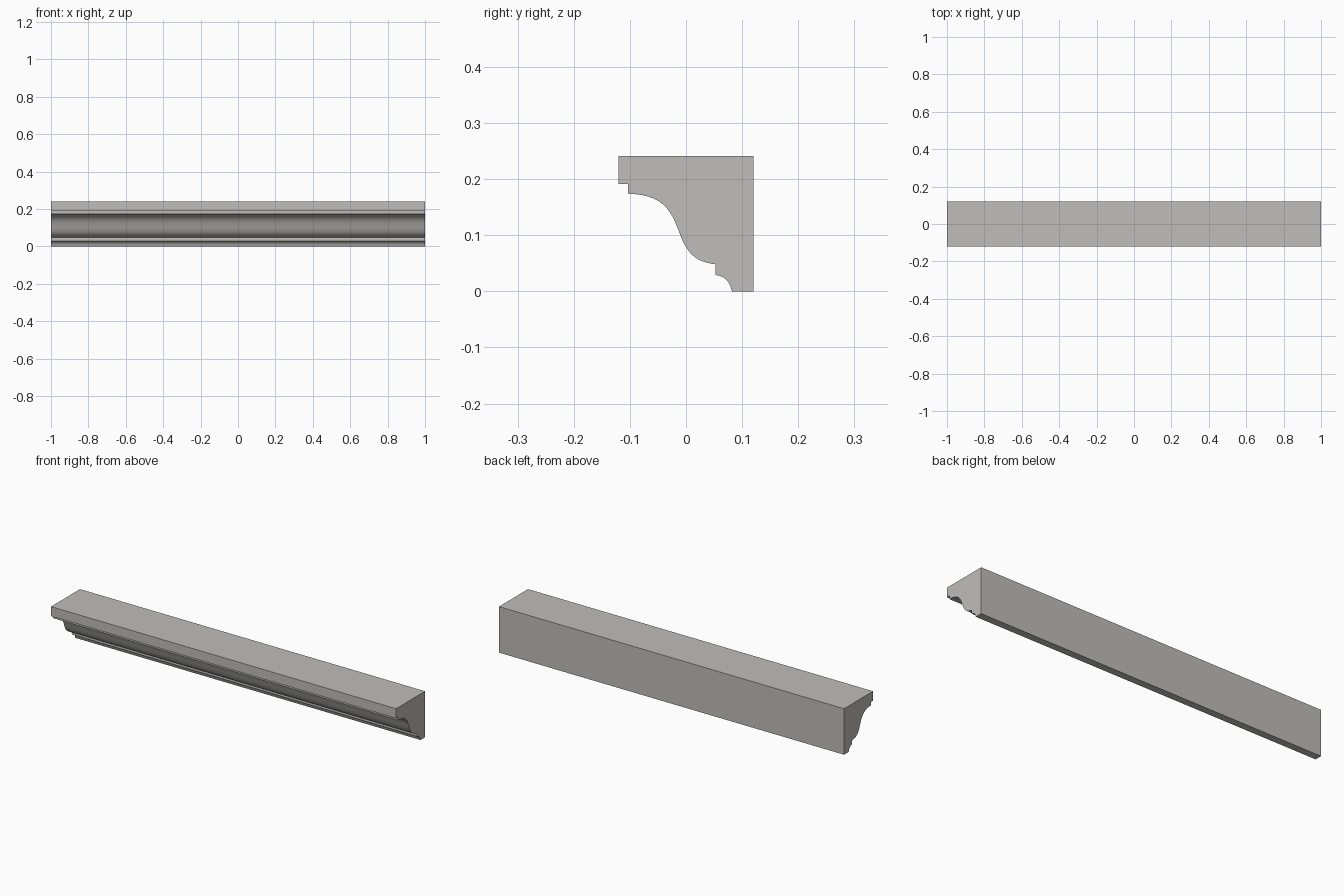
import bpy, bmesh, math
from mathutils import Vector
from mathutils.geometry import interpolate_bezier

cube = bpy.data.objects.get("Cube")
if cube:
    bpy.data.objects.remove(cube, do_unlink=True)

# One flat warm grey for the whole length
grey = bpy.data.materials.new("warm_grey")
grey.use_nodes = True
color = (0.52, 0.51, 0.50, 1)
grey.diffuse_color = color
grey.node_tree.nodes["Principled BSDF"].inputs["Base Color"].default_value = color


def curve(*points, steps=13):
    """Sample a cubic curve in the (y, z) profile plane."""
    return [p.xy for p in interpolate_bezier(*[Vector((*p, 0)) for p in points], steps)]


half, depth, top = 1.0, 0.12, 0.241
bead_foot, bead_top = (0.082, 0), (0.053, 0.029)
cove_foot, cove_mid, cove_top = (0.053, 0.048), (-0.012, 0.105), (-0.103, 0.174)

# Profile: square back, rounded bead, S-shaped sweep, stepped fascia
profile = [(-depth, top), (depth, top), (depth, 0)]
profile += curve(bead_foot, (0.077, 0.018), (0.070, 0.027), bead_top, steps=9)
profile += curve(cove_foot, (0.015, 0.053), (0.002, 0.068), cove_mid)
profile += curve(cove_mid, (-0.028, 0.150), (-0.045, 0.172), cove_top)[1:]
profile += [(-0.103, 0.191), (-depth, 0.191)]

# Sweep the profile along x
bm = bmesh.new()
end = bm.faces.new([bm.verts.new((-half, y, z)) for y, z in profile])
swept = bmesh.ops.extrude_face_region(bm, geom=[end], use_keep_orig=True)["geom"]
bmesh.ops.translate(bm, vec=(2 * half, 0, 0),
                    verts=[v for v in swept if isinstance(v, bmesh.types.BMVert)])
bmesh.ops.recalc_face_normals(bm, faces=bm.faces)
mesh = bpy.data.meshes.new("cornice_moulding")
bm.to_mesh(mesh)
bm.free()
mesh.materials.append(grey)

# Smooth the curves and keep the steps crisp
moulding = bpy.data.objects.new("cornice_moulding", mesh)
bpy.context.collection.objects.link(moulding)
bpy.ops.object.select_all(action='DESELECT')
moulding.select_set(True)
bpy.context.view_layer.objects.active = moulding
bpy.ops.object.shade_smooth_by_angle(angle=math.radians(30))
